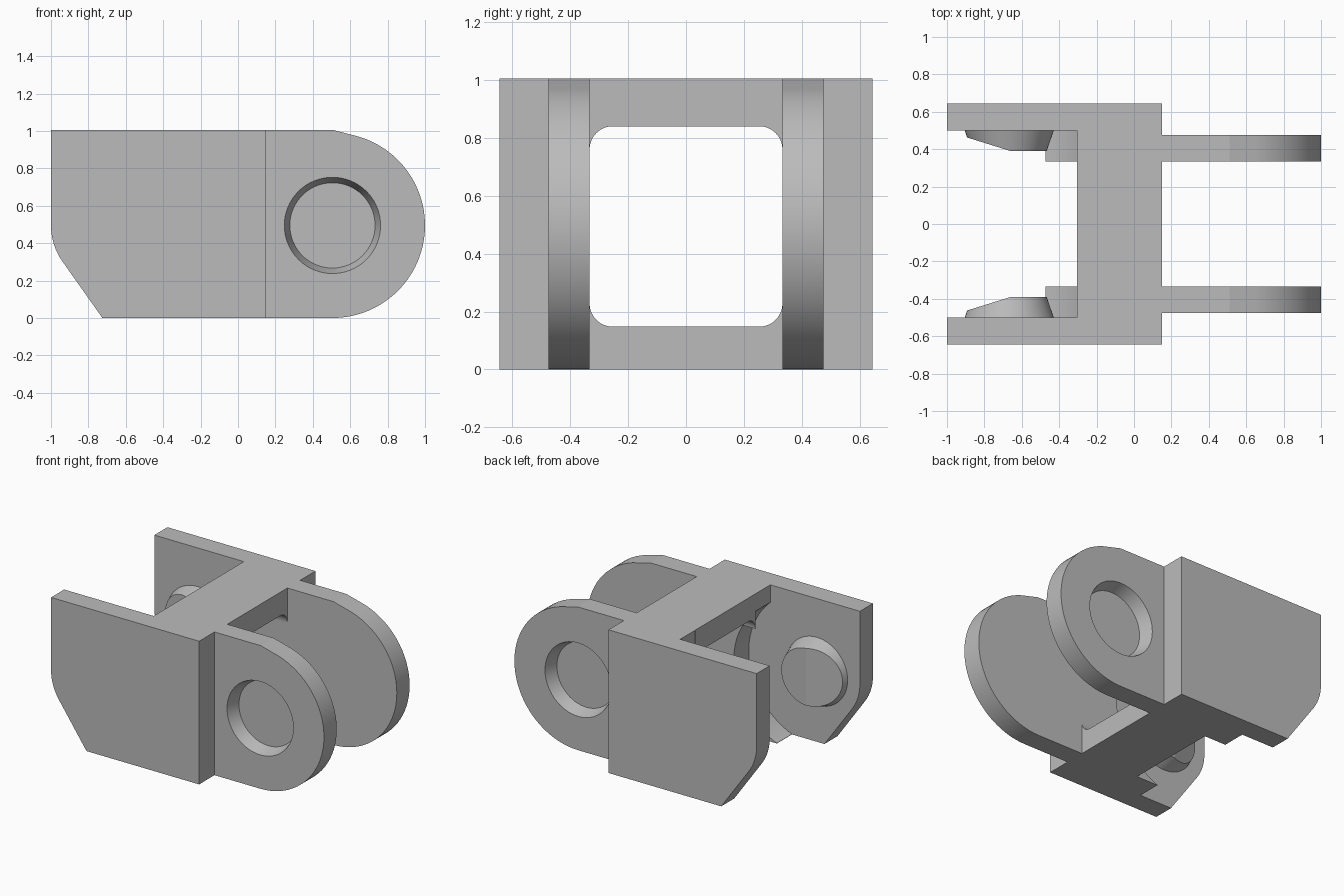
import bpy, bmesh
from math import sin, cos, radians
from mathutils import Vector, Matrix

cube = bpy.data.objects.get("Cube")
if cube:
    bpy.data.objects.remove(cube, do_unlink=True)

grey = bpy.data.materials.new("plain grey")
grey.use_nodes = True
grey.diffuse_color = (0.5, 0.5, 0.5, 1)
grey.node_tree.nodes["Principled BSDF"].inputs["Base Color"].default_value = (0.5, 0.5, 0.5, 1)

HEIGHT = 1.005
BACK, FRONT = -0.305, 0.15      # crossbar extent in x
INNER, MID, LUG_OUT, OUTER = 0.333, 0.5, 0.475, 0.645   # layers in y
AXIS_Z, PIN_X, HOLE_X = 0.495, -0.667, 0.505


def arc(cx, cz, r, start, end, steps=16):
    return [(cx + r * cos(radians(start + (end - start) * i / steps)),
             cz + r * sin(radians(start + (end - start) * i / steps)))
            for i in range(steps + 1)]


def finish(name, bm):
    bmesh.ops.recalc_face_normals(bm, faces=bm.faces)
    mesh = bpy.data.meshes.new(name)
    bm.to_mesh(mesh)
    bm.free()
    mesh.materials.append(grey)
    obj = bpy.data.objects.new(name, mesh)
    bpy.context.collection.objects.link(obj)
    return obj


def prism(name, profile, axis, a, b):
    """Extrude a profile (x,z along y, or y,z along x) from a to b."""
    place = (lambda u, v: (u, a, v)) if axis == "y" else (lambda u, v: (a, u, v))
    step = Vector((0, b - a, 0)) if axis == "y" else Vector((b - a, 0, 0))
    bm = bmesh.new()
    face = bm.faces.new([bm.verts.new(place(u, v)) for u, v in profile])
    moved = bmesh.ops.extrude_face_region(bm, geom=[face], use_keep_orig=True)["geom"]
    bmesh.ops.translate(bm, vec=step, verts=[g for g in moved if isinstance(g, bmesh.types.BMVert)])
    return finish(name, bm)


def cone(x, y_base, y_tip, r_base, r_tip):
    """Tapered round along y, returned as a bmesh."""
    bm = bmesh.new()
    side = 1 if y_tip > y_base else -1
    turn = Matrix.Rotation(radians(-90 * side), 4, "X")
    shift = Matrix.Translation((x, (y_base + y_tip) / 2, AXIS_Z))
    bmesh.ops.create_cone(bm, cap_ends=True, segments=64, radius1=r_base, radius2=r_tip,
                          depth=abs(y_tip - y_base), matrix=shift @ turn)
    return bm


# Profiles
plate_profile = [(-1, HEIGHT), (FRONT, HEIGHT), (FRONT, 0), (-0.725, 0)]
plate_profile += arc(PIN_X, AXIS_Z, 0.333, 215, 180, 10)
cheek_profile = [(FRONT, 0), (FRONT, HEIGHT), (BACK, HEIGHT)]
cheek_profile += arc(PIN_X, AXIS_Z, 0.53, 46.9, -68.5, 36)
cheek_profile += [(-0.473, 0)]
lug_profile = [(FRONT, 0), (FRONT, HEIGHT), (0.51, HEIGHT)]
lug_profile += arc(HOLE_X, AXIS_Z, AXIS_Z, 73, -90, 36)

# Mirrored parts
for s, side in ((1, "back"), (-1, "front")):
    prism(side + "_side_plate", plate_profile, "y", s * MID, s * OUTER)
    prism(side + "_pocket_cheek", cheek_profile, "y", s * INNER, s * MID)

    # Lug with a blind tapered socket
    lug = prism(side + "_lug", lug_profile, "y", s * INNER, s * LUG_OUT)
    cutter = finish("socket_cutter", cone(HOLE_X, s * (LUG_OUT + 0.02), s * (LUG_OUT - 0.09), 0.264, 0.228))
    cutter.hide_render = True
    mod = lug.modifiers.new("socket", "BOOLEAN")
    mod.operation, mod.object, mod.solver = "DIFFERENCE", cutter, "EXACT"
    bpy.context.view_layer.objects.active = lug
    bpy.ops.object.modifier_apply(modifier=mod.name)
    bpy.data.objects.remove(cutter, do_unlink=True)

    # Tapered pin with a sloped lead-in
    bm = cone(PIN_X, s * MID, s * 0.39, 0.238, 0.2)
    cut = bmesh.ops.bisect_plane(bm, geom=bm.verts[:] + bm.edges[:] + bm.faces[:],
                                 plane_co=(-0.66, s * 0.39, 0),
                                 plane_no=(-0.075, -s * 0.24, 0), clear_outer=True)
    bmesh.ops.holes_fill(bm, edges=[e for e in bm.edges if e.is_boundary])
    finish(side + "_pin", bm)

# Crossbars above and below the rounded window
R = 0.08
for name, edge, rim, d in (("upper_crossbar", HEIGHT, 0.84, 1), ("lower_crossbar", 0, 0.148, -1)):
    cz = rim - d * R
    corner = arc(INNER - R, cz, R, 0, 90 * d)
    profile = [(-INNER, edge), (INNER, edge)] + corner + [(-y, z) for y, z in reversed(corner)]
    prism(name, profile, "x", BACK, FRONT)

# Smooth the curves, keep edges crisp
for obj in bpy.context.scene.objects:
    obj.select_set(obj.type == "MESH")
bpy.ops.object.shade_smooth_by_angle(angle=radians(10))
